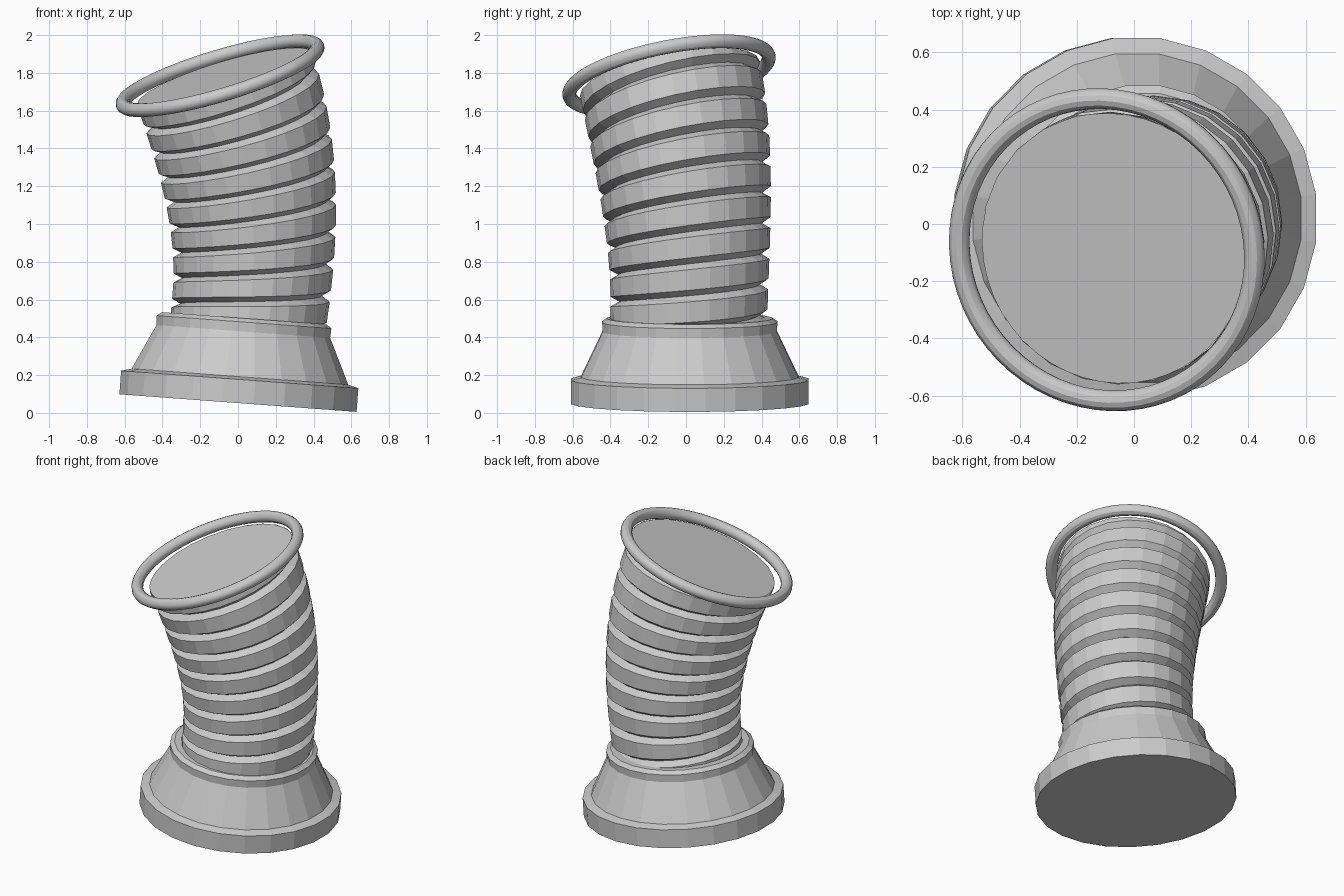
import bpy, bmesh
from math import sin, cos, pi, floor
from mathutils import Vector, Matrix

cube = bpy.data.objects.get("Cube")
if cube:
    bpy.data.objects.remove(cube, do_unlink=True)

grey = bpy.data.materials.new("plain_grey")
grey.use_nodes = True
grey.diffuse_color = (0.6, 0.6, 0.6, 1)
grey.node_tree.nodes["Principled BSDF"].inputs["Base Color"].default_value = grey.diffuse_color

SEGMENTS = 24


def finish(bm, name, matrix=Matrix()):
    bmesh.ops.remove_doubles(bm, verts=bm.verts[:], dist=0.0001)
    bmesh.ops.recalc_face_normals(bm, faces=bm.faces[:])
    mesh = bpy.data.meshes.new(name)
    bm.to_mesh(mesh)
    bm.free()
    mesh.materials.append(grey)
    obj = bpy.data.objects.new(name, mesh)
    obj.matrix_world = matrix
    bpy.context.collection.objects.link(obj)
    return obj


def placed(centre, axis):
    """Matrix that moves the origin to centre and turns z onto axis."""
    turn = Vector((0, 0, 1)).rotation_difference(Vector(axis))
    return Matrix.Translation(centre) @ turn.to_matrix().to_4x4()


# Flared base: a lathed profile, leaning slightly
profile = [(0.635, 0), (0.635, 0.125), (0.58, 0.14), (0.465, 0.38),
           (0.468, 0.43), (0.44, 0.45)]
bm = bmesh.new()
rings = []
for radius, height in profile:
    angles = [2 * pi * (i + 0.5) / SEGMENTS for i in range(SEGMENTS)]
    rings.append([bm.verts.new((radius * cos(a), radius * sin(a), height)) for a in angles])
for low, high in zip(rings, rings[1:]):
    for i in range(SEGMENTS):
        j = (i + 1) % SEGMENTS
        bm.faces.new((low[i], low[j], high[j], high[i]))
bm.faces.new(rings[0])
bm.faces.new(rings[-1])
finish(bm, "flared_base", placed((0, 0.02, 0.052), (0.074, 0, 1)))

# Bent axis of the body
START, END = Vector((0.055, 0.015, 0.5)), Vector((-0.07, -0.085, 1.77))
LEAN_START, LEAN_END = Vector((0.2, 0.04, 1.27)), Vector((-0.42, -0.25, 1.27))
TOP_AXIS = Vector((-0.3, -0.2, 1))
BASE_AXIS = Vector((0.074, 0, 1))


def on_body(t, angle, depth):
    """Point on the bent body; depth is how far below the crest it lies."""
    t = min(t, 1)
    u = max(t, 0)
    ease = u * u * (3 - 2 * u)
    centre = (START * (1 - ease) + END * ease + LEAN_START * (u * (1 - u) ** 2)
              - LEAN_END * (u * u * (1 - u)))
    centre.z += min(t, 0) * 1.27
    axis = BASE_AXIS.lerp(TOP_AXIS, u)
    radius = 0.415 + 0.07 * ease - depth
    return placed(centre, axis) @ Vector((radius * cos(angle), radius * sin(angle), 0))


# Spiral ribbed body: one thread section swept up the axis
TURNS, PHASE, GROOVE = 8.35, 0.375, 0.045
section = [(-0.5, GROOVE), (-0.32, 0), (0.32, 0), (0.5, GROOVE)]
bm = bmesh.new()
previous = None
for step in range(-SEGMENTS, 9 * SEGMENTS + 1):
    turn = step / SEGMENTS
    heights = [(turn + offset + PHASE) / TURNS for offset, _ in section]
    row = [bm.verts.new(on_body(t, 2 * pi * turn, depth))
           for t, (_, depth) in zip(heights, section)]
    if previous:
        for k in range(3):
            if heights[k] < 1:
                bm.faces.new((previous[k], row[k], row[k + 1], previous[k + 1]))
    previous = row
finish(bm, "spiral_body")

# Flat lid closing the body
bm = bmesh.new()
bm.faces.new([bm.verts.new(on_body(1, 2 * pi * i / 48, 0.004)) for i in range(48)])
lid = finish(bm, "top_lid")

# Round ring around the mouth
bpy.ops.mesh.primitive_torus_add(major_radius=0.538, minor_radius=0.037,
                                 major_segments=64, minor_segments=12)
ring = bpy.context.object
ring.name = "top_ring"
ring.data.materials.append(grey)
ring.matrix_world = placed((-0.095, -0.09, 1.785), TOP_AXIS)
bpy.ops.object.shade_smooth_by_angle()
